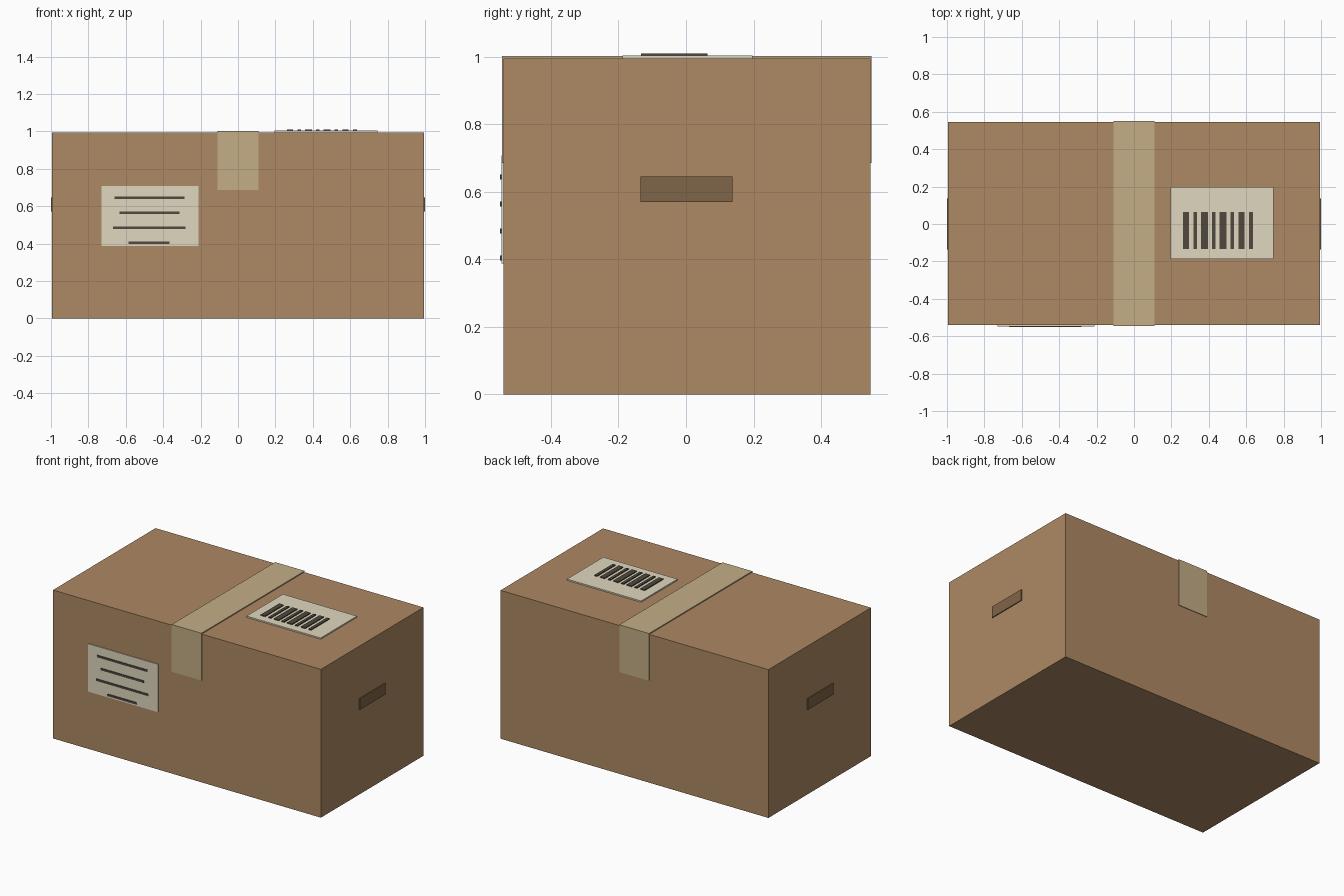
import bpy, bmesh

if "Cube" in bpy.data.objects:
    bpy.data.objects.remove(bpy.data.objects["Cube"])


def material(name, rgb):
    m = bpy.data.materials.new(name)
    m.diffuse_color = (*rgb, 1)
    m.use_nodes = True
    m.node_tree.nodes["Principled BSDF"].inputs["Base Color"].default_value = m.diffuse_color
    return m


CARD = material("cardboard", (0.42, 0.25, 0.125))
TAPE = material("packing_tape", (0.55, 0.42, 0.24))
PAPER = material("label_paper", (0.74, 0.68, 0.52))
INK = material("ink", (0.08, 0.065, 0.05))
SLOT = material("handle_shadow", (0.22, 0.13, 0.065))


def block(name, x, y, z, mat):
    """Box spanning the given (low, high) ranges."""
    bm = bmesh.new()
    bmesh.ops.create_cube(bm, size=1)
    for v in bm.verts:
        v.co = [r[0] if c < 0 else r[1] for r, c in zip((x, y, z), v.co)]
    mesh = bpy.data.meshes.new(name)
    bm.to_mesh(mesh)
    bm.free()
    mesh.materials.append(mat)
    ob = bpy.data.objects.new(name, mesh)
    bpy.context.collection.objects.link(ob)
    return ob


# carton body
X, Y0, Y1, TOP = 0.994, -0.541, 0.546, 0.995
block("carton", (-X, X), (Y0, Y1), (0, TOP), CARD)

# tape over the top and folded down front and back
tx = (-0.11, 0.11)
block("tape_top", tx, (Y0 - 0.004, Y1 + 0.004), (TOP, 1.002), TAPE)
block("tape_front", tx, (Y0 - 0.004, Y0), (0.685, TOP), TAPE)
block("tape_back", tx, (Y1, Y1 + 0.004), (0.685, TOP), TAPE)

# hand holes on both ends
for side, s in (("left", -1), ("right", 1)):
    block("hand_hole_" + side, sorted((s * X, s * 1.0)), (-0.135, 0.137), (0.57, 0.645), SLOT)

# front address label with printed lines
block("front_label", (-0.73, -0.212), (Y0 - 0.006, Y0), (0.387, 0.708), PAPER)
lines = [(-0.66, -0.287), (-0.633, -0.314), (-0.667, -0.28), (-0.585, -0.365)]
for i, span in enumerate(lines):
    z = 0.644 - 0.08 * i
    block(f"label_line_{i + 1}", span, (Y0 - 0.01, Y0 - 0.005), (z - 0.007, z + 0.007), INK)

# top label with bar strips
block("top_label", (0.195, 0.745), (-0.188, 0.197), (TOP, 1.004), PAPER)
widths = [0.033, 0.018, 0.037, 0.02, 0.037, 0.018, 0.033, 0.02]
for i, w in enumerate(widths):
    cx = 0.278 + 0.0496 * i
    block(f"bar_{i + 1}", (cx - w / 2, cx + w / 2), (-0.133, 0.064), (1.003, 1.01), INK)
